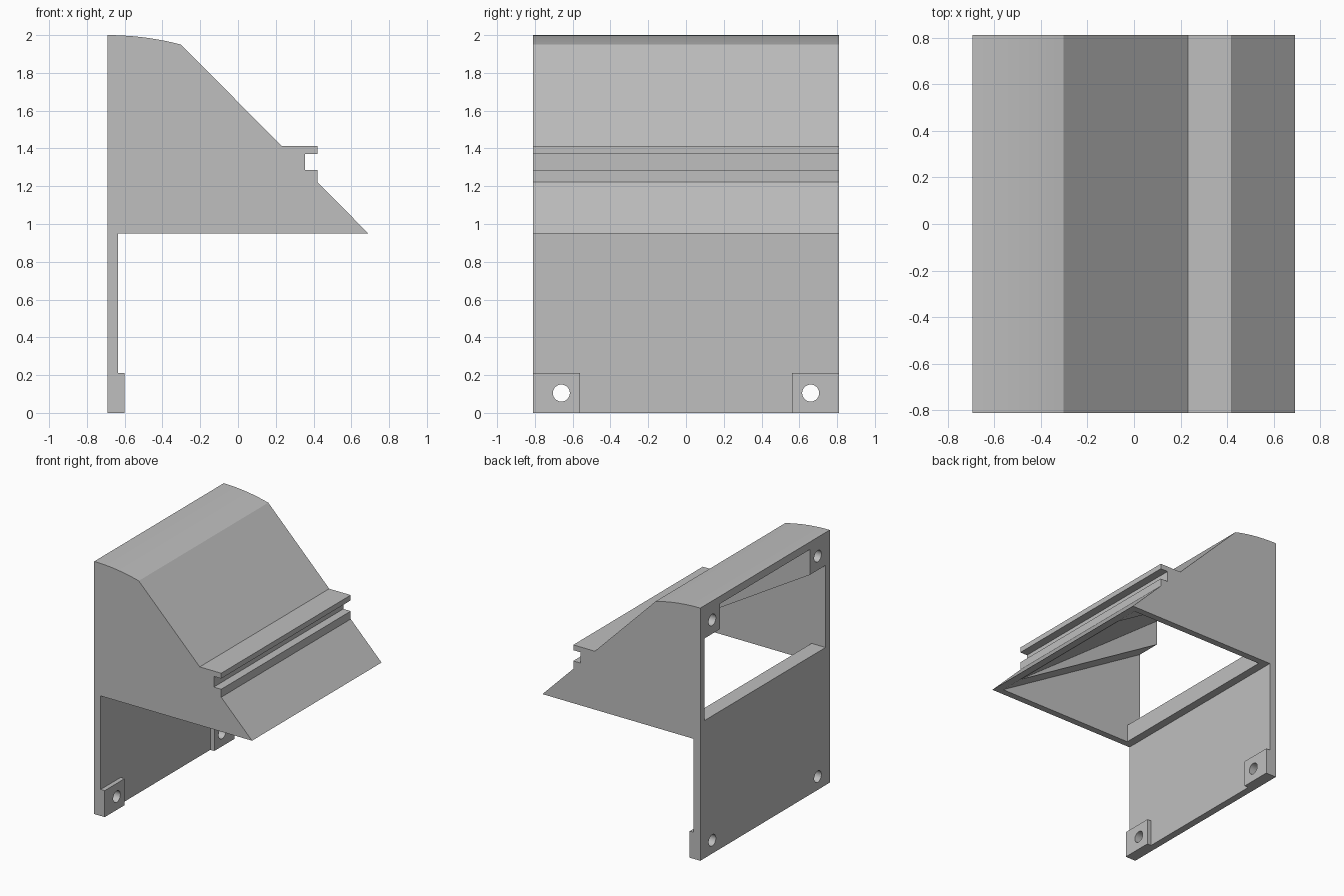
import bpy, bmesh, math
from mathutils import Matrix

cube = bpy.data.objects.get("Cube")
if cube:
    bpy.data.objects.remove(cube, do_unlink=True)

grey = bpy.data.materials.new("plain grey")
grey.use_nodes = True
colour = (0.52, 0.52, 0.52, 1)
grey.diffuse_color = colour
grey.node_tree.nodes["Principled BSDF"].inputs["Base Color"].default_value = colour

BACK, TIP, HALF, FLOOR = -0.692, 0.69, 0.81, 0.95


def add_object(name, bm):
    bmesh.ops.recalc_face_normals(bm, faces=bm.faces)
    mesh = bpy.data.meshes.new(name)
    bm.to_mesh(mesh)
    bm.free()
    mesh.materials.append(grey)
    obj = bpy.data.objects.new(name, mesh)
    bpy.context.collection.objects.link(obj)
    return obj


def prism(name, outline, y0, y1):
    """Extrude an x-z outline along y."""
    bm = bmesh.new()
    face = bm.faces.new([bm.verts.new((x, y0, z)) for x, z in outline])
    ext = bmesh.ops.extrude_face_region(bm, geom=[face])["geom"]
    verts = [g for g in ext if isinstance(g, bmesh.types.BMVert)]
    bmesh.ops.translate(bm, verts=verts, vec=(0, y1 - y0, 0))
    return add_object(name, bm)


def rod(name, x0, x1, y, z, radius=0.045):
    """Cylinder along x, used to drill holes."""
    bm = bmesh.new()
    place = Matrix.Translation(((x0 + x1) / 2, y, z)) @ Matrix.Rotation(math.pi / 2, 4, "Y")
    bmesh.ops.create_cone(bm, cap_ends=True, segments=32, radius1=radius,
                          radius2=radius, depth=x1 - x0, matrix=place)
    return add_object(name, bm)


def combine(body, tool, operation):
    tool.hide_render = True
    mod = body.modifiers.new(operation, "BOOLEAN")
    mod.operation, mod.solver, mod.object = operation, "EXACT", tool
    bpy.context.view_layer.objects.active = body
    bpy.ops.object.modifier_apply(modifier=mod.name)
    bpy.data.objects.remove(tool, do_unlink=True)


# Main shell: back plate, arched top, sloped front with a grooved rail
radius = 1.546
arc = [(BACK + 0.39 * i / 10,
        2 - radius + math.sqrt(radius ** 2 - (0.39 * i / 10) ** 2)) for i in range(11)]
front = [(0.232, 1.412), (0.42, 1.412), (0.42, 1.37), (0.355, 1.37),
         (0.355, 1.285), (0.42, 1.285), (0.42, 1.222), (TIP, FLOOR)]
plate = [(-0.635, FLOOR), (-0.635, 0), (BACK, 0)]
body = prism("angled_housing", arc + front + plate, -HALF, HALF)

# Lower mounting pads
for side in (-1, 1):
    ends = sorted((side * 0.56, side * HALF))
    pad = prism("pad", [(BACK, 0), (-0.6, 0), (-0.6, 0.21), (BACK, 0.21)], *ends)
    combine(body, pad, "UNION")

# Wedge cavity open at back and underside; narrower above to leave corner bosses
for top, half in ((1.74, 0.757), (1.94, 0.56)):
    outline = [(-0.57, 0.9), (-0.57, 1.09), (-0.8, 1.09), (-0.8, top),
               (BACK, top), (0.63, FLOOR), (0.63, 0.9)]
    combine(body, prism("cavity", outline, -half, half), "DIFFERENCE")

# Screw holes: through the pads, blind in the upper bosses
for y in (-0.66, 0.66):
    combine(body, rod("pad_hole", -0.8, -0.5, y, 0.105), "DIFFERENCE")
    combine(body, rod("boss_hole", -0.8, -0.48, y, 1.85), "DIFFERENCE")

bpy.ops.object.select_all(action="DESELECT")
body.select_set(True)
bpy.context.view_layer.objects.active = body
bpy.ops.object.shade_smooth_by_angle(angle=math.radians(20))
